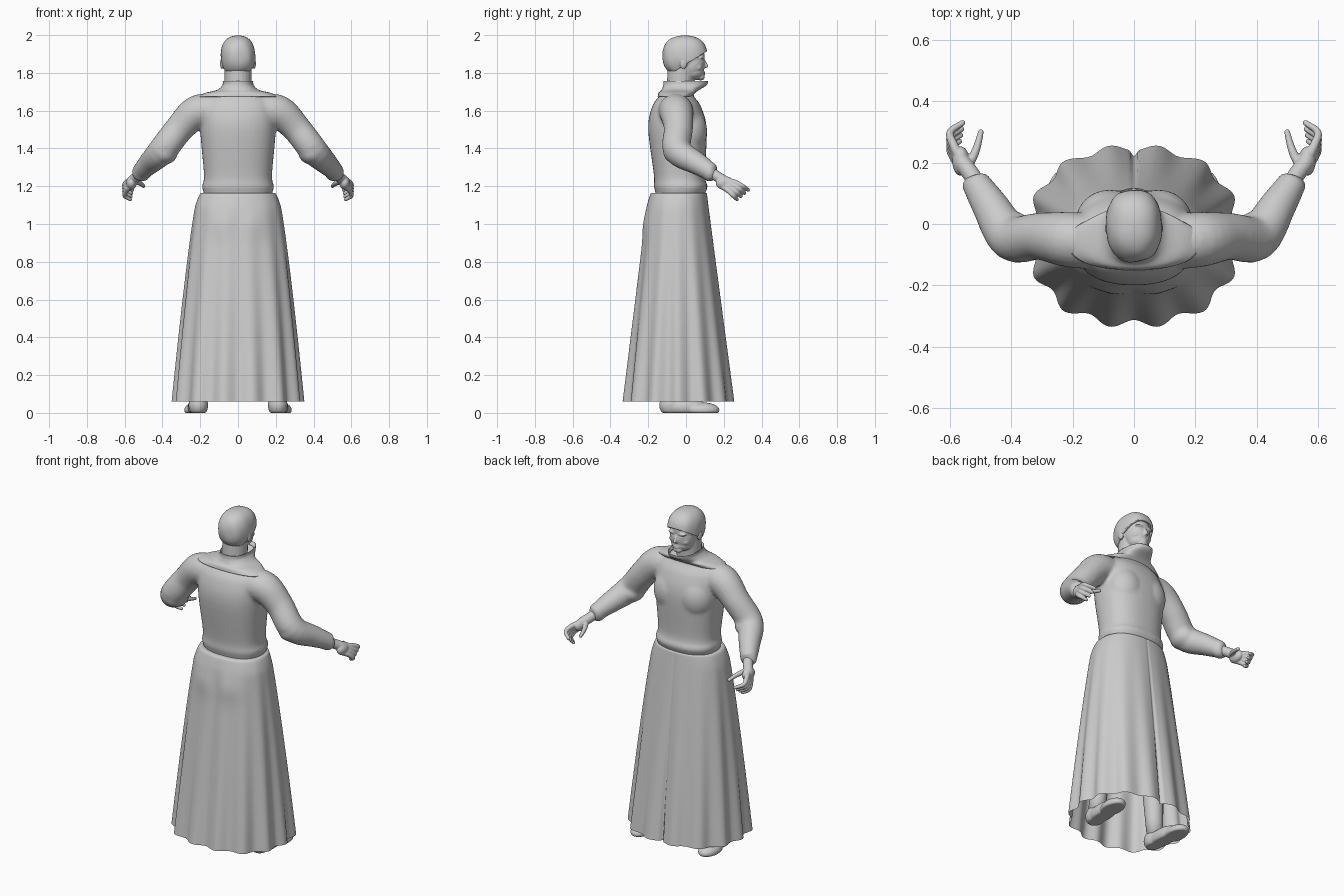
import bpy, bmesh, math
from mathutils import Vector, Matrix

old = bpy.data.objects.get("Cube")
if old:
    bpy.data.objects.remove(old, do_unlink=True)

GREY = (0.6, 0.6, 0.6, 1)
mat = bpy.data.materials.new("light grey")
mat.use_nodes = True
mat.diffuse_color = GREY
shader = next(n for n in mat.node_tree.nodes if n.type == "BSDF_PRINCIPLED")
shader.inputs["Base Color"].default_value = GREY

SIDES = {"left": 1, "right": -1}


def finish(name, bm, voxel=None, soften=4, subsurf=None, thickness=None):
    """Turn a bmesh into a smooth shaded object; voxel fuses its pieces."""
    bmesh.ops.recalc_face_normals(bm, faces=bm.faces)
    for face in bm.faces:
        face.smooth = True
    mesh = bpy.data.meshes.new(name)
    bm.to_mesh(mesh)
    bm.free()
    mesh.materials.append(mat)
    ob = bpy.data.objects.new(name, mesh)
    bpy.context.collection.objects.link(ob)
    if voxel:
        fuse = ob.modifiers.new("fuse", "REMESH")
        fuse.mode = "VOXEL"
        fuse.voxel_size = voxel
        fuse.use_smooth_shade = True
        relax = ob.modifiers.new("soften", "SMOOTH")
        relax.factor, relax.iterations = 0.5, soften
    if subsurf:
        divide = ob.modifiers.new("subdivide", "SUBSURF")
        divide.levels = divide.render_levels = subsurf
    if thickness:
        shell = ob.modifiers.new("thickness", "SOLIDIFY")
        shell.thickness, shell.offset = thickness, -1


def spline(points, steps=5):
    """Smooth curve through a few points of any dimension."""
    p = [Vector(q) for q in points]
    p = [2 * p[0] - p[1]] + p + [2 * p[-1] - p[-2]]
    curve = []
    for a, b, c, d in zip(p, p[1:], p[2:], p[3:]):
        for k in range(steps):
            t = k / steps
            start, end = (c - a) / 2, (d - b) / 2
            curve.append(b + start * t + (3 * (c - b) - 2 * start - end) * t ** 2
                         + (2 * (b - c) + start + end) * t ** 3)
    return curve + [p[-2]]


def bridge(bm, rings, caps):
    loops = [[bm.verts.new(p) for p in ring] for ring in rings]
    for low, high in zip(loops, loops[1:]):
        for i in range(len(low)):
            bm.faces.new((low[i - 1], low[i], high[i], high[i - 1]))
    if caps:
        bm.faces.new(loops[0])
        bm.faces.new(loops[-1])


def turn(i, count):
    angle = math.tau * i / count
    return math.cos(angle), math.sin(angle)


def oval(z, half_width, back, front, count=40, power=2.4):
    """Superellipse ring lying between back and front on y."""
    middle, half_depth = (back + front) / 2, (front - back) / 2
    ring = []
    for i in range(count):
        c, s = turn(i, count)
        r = (abs(c) ** power + abs(s) ** power) ** (-1 / power)
        ring.append(Vector((half_width * r * c, middle + half_depth * r * s, z)))
    return ring


def ball(bm, centre, size, side=1, power=2):
    """Ellipsoid; a power above two makes it boxier."""
    x, y, z = centre
    matrix = Matrix.Translation((side * x, y, z)) @ Matrix.Diagonal((*size, 1))
    made = bmesh.ops.create_uvsphere(bm, u_segments=32, v_segments=20, radius=1)["verts"]
    for vert in made:
        vert.co /= sum(abs(part) ** power for part in vert.co) ** (1 / power)
        vert.co = matrix @ vert.co


def tube(bm, path, side=1, count=20):
    """Round tube along a smoothed path of (x, y, z, radius)."""
    curve = spline([(side * x, y, z, r) for x, y, z, r in path])
    last = len(curve) - 1
    rings = []
    for i, point in enumerate(curve):
        along = (curve[min(i + 1, last)] - curve[max(i - 1, 0)]).to_3d().normalized()
        across = along.cross(Vector((side, 0, 0)) if abs(along.x) < 0.6 else Vector((0, 1, 0)))
        # Keep neighbouring rings aligned so that the tube does not twist
        if rings:
            across = previous - along * previous.dot(along)
        previous = across.normalized()
        other = along.cross(previous)
        ring = []
        for k in range(count):
            c, s = turn(k, count)
            ring.append(point.to_3d() + point.w * (previous * c + other * s))
        rings.append(ring)
    bridge(bm, rings, True)


# Tunic: trunk (z, half width, back, front) and sleeves fused together
trunk = [(1.1, 0.17, -0.16, 0.09), (1.16, 0.18, -0.16, 0.1), (1.2, 0.19, -0.17, 0.115),
         (1.26, 0.18, -0.17, 0.1), (1.5, 0.2, -0.2, 0.11), (1.62, 0.19, -0.18, 0.08),
         (1.68, 0.15, -0.14, 0.04), (1.72, 0.08, -0.11, 0.03)]
sleeve = [(0.12, -0.06, 1.6, 0.09), (0.22, -0.05, 1.59, 0.09), (0.31, -0.04, 1.505, 0.077),
          (0.4, -0.045, 1.39, 0.075), (0.47, 0.06, 1.32, 0.06), (0.52, 0.14, 1.27, 0.046)]
bm = bmesh.new()
bridge(bm, [oval(*ring) for ring in spline(trunk)], True)
for side in SIDES.values():
    tube(bm, sleeve, side)
    ball(bm, (0.08, 0.01, 1.49), (0.11, 0.102, 0.13), side)
    # Cloth bunched at the elbow and at the cuff
    ball(bm, (0.39, -0.04, 1.375), (0.07, 0.08, 0.06), side)
    ball(bm, (0.51, 0.125, 1.27), (0.05, 0.04, 0.046), side)
finish("tunic", bm, voxel=0.009, soften=8)

# Skirt: flutes deepen towards the open hem, with a closed slit in front
FLUTES, ROWS, COUNT = 14, 24, 168
TOP, HEM = 1.165, 0.06
rings = [oval(TOP, 0.18, -0.16, 0.1, COUNT)]
for row in range(ROWS + 1):
    drop = (row / ROWS) ** 1.5
    tuck = 0.015 * max(0, 1 - row / 4)
    ring = oval(TOP + (HEM - TOP) * drop, 0.212 + 0.14 * drop ** 0.8 - tuck,
                tuck - 0.2 - 0.14 * drop, 0.11 + 0.15 * drop, COUNT, 2.3)
    for i, point in enumerate(ring):
        wave = math.cos(FLUTES * math.tau * i / COUNT) - 1
        slit = 0.08 if i == COUNT // 4 else 0
        shrink = 1 + 0.04 * drop * wave - slit * (drop + 0.3)
        point.x *= shrink
        point.y *= shrink
        # Soft seat bulges at the back
        if point.y < 0:
            spot = Vector((abs(point.x) - 0.09, point.z - 1))
            point.y -= 0.012 * math.exp(-(spot.length / 0.07) ** 2)
    rings.append(ring)
bm = bmesh.new()
bridge(bm, rings, False)
finish("skirt", bm, subsurf=1)

# Standing collar flowing into a short shoulder cape
collar = [(1.74, 0.07, -0.1, 0.1), (1.757, 0.08, -0.117, 0.117), (1.735, 0.083, -0.12, 0.11),
          (1.71, 0.11, -0.13, 0.07), (1.695, 0.17, -0.145, 0.05), (1.675, 0.215, -0.15, 0.03)]
bm = bmesh.new()
bridge(bm, [oval(*ring) for ring in spline(collar)], False)
finish("collar_cape", bm, thickness=0.004)

# Head: neck, skull, face, jaw, chin, lips and nose
bm = bmesh.new()
tube(bm, [(0, -0.035, 1.64, 0.07), (0, -0.025, 1.84, 0.072)])
ball(bm, (0, -0.01, 1.89), (0.083, 0.108, 0.1))
ball(bm, (0, 0.03, 1.845), (0.072, 0.07, 0.085))
ball(bm, (0, 0.035, 1.805), (0.062, 0.062, 0.045))
ball(bm, (0, 0.078, 1.778), (0.03, 0.022, 0.018))
for lip in (1.793, 1.802):
    ball(bm, (0, 0.087, lip), (0.022, 0.014, 0.006))
tube(bm, [(0, 0.088, 1.875, 0.008), (0, 0.102, 1.85, 0.009), (0, 0.109, 1.828, 0.011)])
# Brows, eyes, cheeks and ears
for side in SIDES.values():
    ball(bm, (0.03, 0.083, 1.88), (0.028, 0.017, 0.009), side)
    ball(bm, (0.03, 0.083, 1.86), (0.013, 0.011, 0.006), side)
    ball(bm, (0.038, 0.06, 1.83), (0.026, 0.026, 0.022), side)
    ball(bm, (0.084, -0.014, 1.85), (0.011, 0.02, 0.03), side)
finish("head", bm, voxel=0.004)

# Short hair, cut along a slope from brow to nape
bm = bmesh.new()
ball(bm, (0, -0.006, 1.89), (0.091, 0.119, 0.108), power=2.4)
bmesh.ops.bisect_plane(bm, geom=bm.verts[:] + bm.edges[:] + bm.faces[:], clear_inner=True,
                       plane_co=(0, -0.09, 1.79), plane_no=(0, -0.62, 1))
for vert in bm.verts:
    x, y, z = vert.co
    out = Vector((x, y, z - 1.87)).normalized()
    tuft = math.sin(60 * x + 25 * y) * math.sin(45 * y + 30 * z)
    vert.co += out * 0.004 * tuft * (1 - max(0, out.z))
finish("hair", bm, subsurf=1, thickness=0.014)

# Hands: the middle fingers are blended between the first and the last
wrist = [(0.5, 0.11, 1.29, 0.028), (0.53, 0.16, 1.255, 0.028), (0.56, 0.2, 1.23, 0.028)]
first = [(0.565, 0.21, 1.23), (0.59, 0.26, 1.22), (0.6, 0.3, 1.2), (0.56, 0.33, 1.18)]
last = [(0.565, 0.19, 1.2), (0.59, 0.22, 1.18), (0.6, 0.25, 1.15), (0.57, 0.27, 1.13)]
thumb = [(0.55, 0.18, 1.23), (0.525, 0.22, 1.22), (0.51, 0.26, 1.21), (0.5, 0.3, 1.2)]
digits = [[Vector(a).lerp(Vector(b), k / 3) for a, b in zip(first, last)] for k in range(4)]
for name, side in SIDES.items():
    bm = bmesh.new()
    tube(bm, wrist, side)
    ball(bm, (0.565, 0.205, 1.217), (0.028, 0.048, 0.036), side)
    for digit in digits + [thumb]:
        tube(bm, [(*p, 0.017 - 0.0025 * joint) for joint, p in enumerate(digit)], side)
        ball(bm, digit[-1], [0.0095] * 3, side)
    finish(name + "_hand", bm, voxel=0.0035, soften=3)

# Legs and flat-soled shoes under the skirt
for name, side in SIDES.items():
    bm = bmesh.new()
    tube(bm, [(0.21, -0.07, 0.05, 0.045), (0.17, -0.06, 0.6, 0.07), (0.11, -0.04, 1, 0.08)], side)
    finish(name + "_leg", bm)
    bm = bmesh.new()
    ball(bm, (0.21, -0.08, 0.04), (0.052, 0.062, 0.06), side)
    ball(bm, (0.215, -0.01, 0.03), (0.052, 0.12, 0.05), side)
    ball(bm, (0.228, 0.09, 0.015), (0.057, 0.088, 0.04), side)
    for vert in bm.verts:
        vert.co.z = max(vert.co.z, 0)
    finish(name + "_shoe", bm, voxel=0.006, soften=3)
